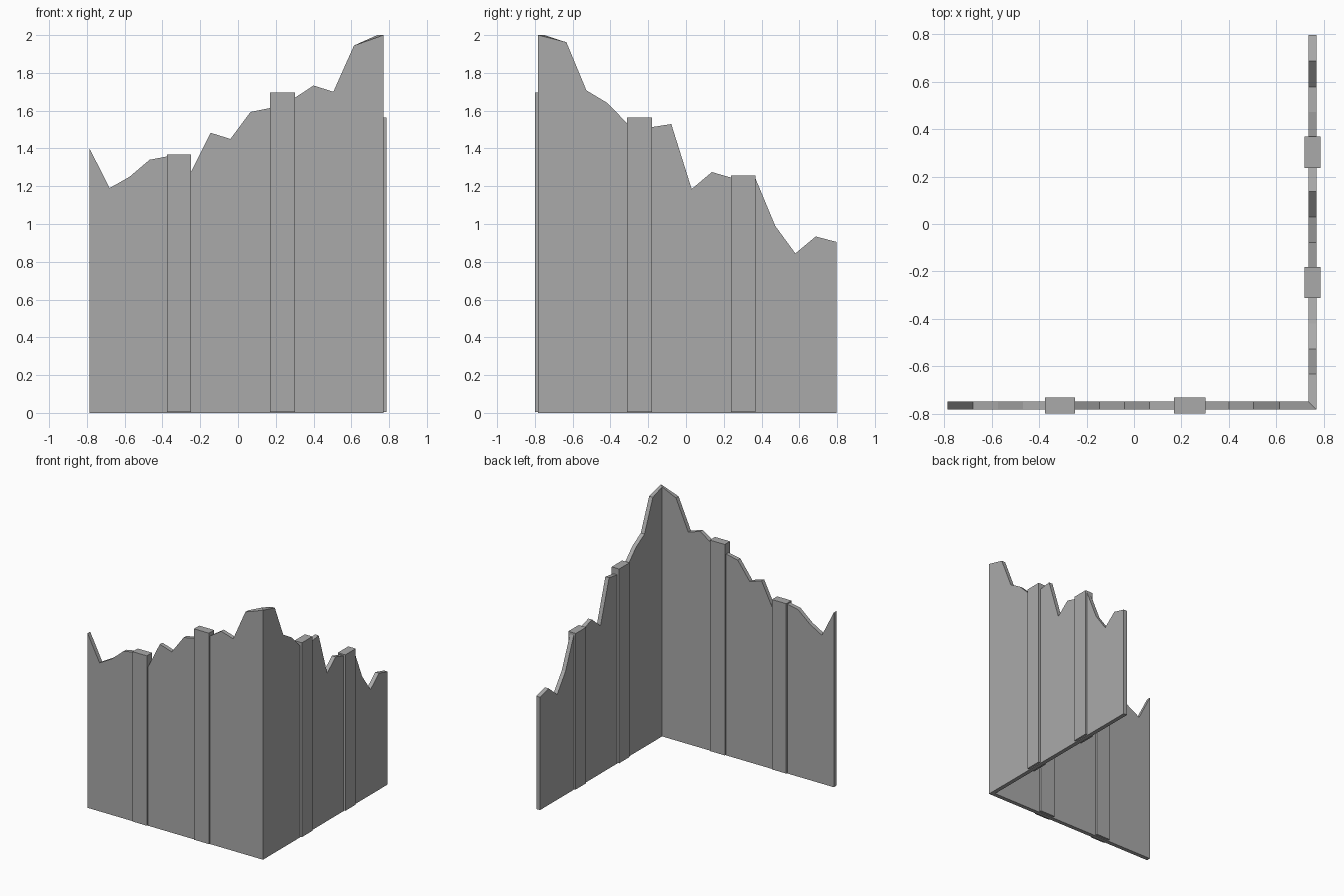
import bpy, bmesh

if "Cube" in bpy.data.objects:
    bpy.data.objects.remove(bpy.data.objects["Cube"])

grey = bpy.data.materials.new("stone grey")
grey.diffuse_color = (0.4, 0.4, 0.4, 1)
grey.use_nodes = True
grey.node_tree.nodes["Principled BSDF"].inputs["Base Color"].default_value = grey.diffuse_color

OUT_X, IN_X = 0.77, 0.737      # outer and inner faces of the side wall
OUT_Y, IN_Y = -0.783, -0.75    # outer and inner faces of the front wall

# jagged skyline of each wall: (distance along wall, height)
front = [(-0.786, 1.40), (-0.68, 1.19), (-0.574, 1.25), (-0.468, 1.34),
         (-0.362, 1.36), (-0.249, 1.275), (-0.145, 1.483), (-0.04, 1.45),
         (0.066, 1.593), (0.17, 1.614), (0.299, 1.667), (0.40, 1.733),
         (0.505, 1.70), (0.614, 1.945)]
side = [(-0.633, 1.962), (-0.527, 1.707), (-0.42, 1.643), (-0.313, 1.535),
        (-0.181, 1.513), (-0.078, 1.529), (0.03, 1.185), (0.137, 1.275),
        (0.237, 1.246), (0.369, 1.238), (0.473, 0.989), (0.579, 0.844),
        (0.687, 0.934), (0.797, 0.905)]


def finish(bm, name):
    bmesh.ops.recalc_face_normals(bm, faces=bm.faces)
    mesh = bpy.data.meshes.new(name)
    bm.to_mesh(mesh)
    bm.free()
    mesh.materials.append(grey)
    bpy.context.collection.objects.link(bpy.data.objects.new(name, mesh))


# folded wall: cross-sections swept along the front, round the mitred corner, along the side
stations = [((x, OUT_Y), (x, IN_Y), z) for x, z in front]
stations.append(((OUT_X, OUT_Y), (IN_X, IN_Y), 2.0))
stations += [((OUT_X, y), (IN_X, y), z) for y, z in side]

bm = bmesh.new()
rings = [[bm.verts.new((*o, 0)), bm.verts.new((*i, 0)),
          bm.verts.new((*i, z)), bm.verts.new((*o, z))] for o, i, z in stations]
for a, b in zip(rings, rings[1:]):
    for k in range(4):
        n = (k + 1) % 4
        bm.faces.new((a[k], a[n], b[n], b[k]))
bm.faces.new(rings[0])
bm.faces.new(rings[-1])
# merge the flat wall faces into clean panels
bmesh.ops.recalc_face_normals(bm, faces=bm.faces)
bmesh.ops.dissolve_limit(bm, angle_limit=0.01, verts=bm.verts, edges=bm.edges)
finish(bm, "folded_wall")


# flat-topped pillars straddling the wall
def pillar(name, x0, x1, y0, y1, top, bottom=0.006):
    bm = bmesh.new()
    bmesh.ops.create_cube(bm, size=1)
    for v in bm.verts:
        v.co = (x1 if v.co.x > 0 else x0,
                y1 if v.co.y > 0 else y0,
                top if v.co.z > 0 else bottom)
    finish(bm, name)


for n, (a, b, top) in enumerate([(-0.376, -0.249, 1.368), (0.169, 0.302, 1.697)]):
    pillar(f"front_pillar_{n + 1}", a, b, -0.799, -0.733, top)
for n, (a, b, top) in enumerate([(-0.313, -0.181, 1.564), (0.237, 0.369, 1.257)]):
    pillar(f"side_pillar_{n + 1}", 0.72, 0.786, a, b, top)
